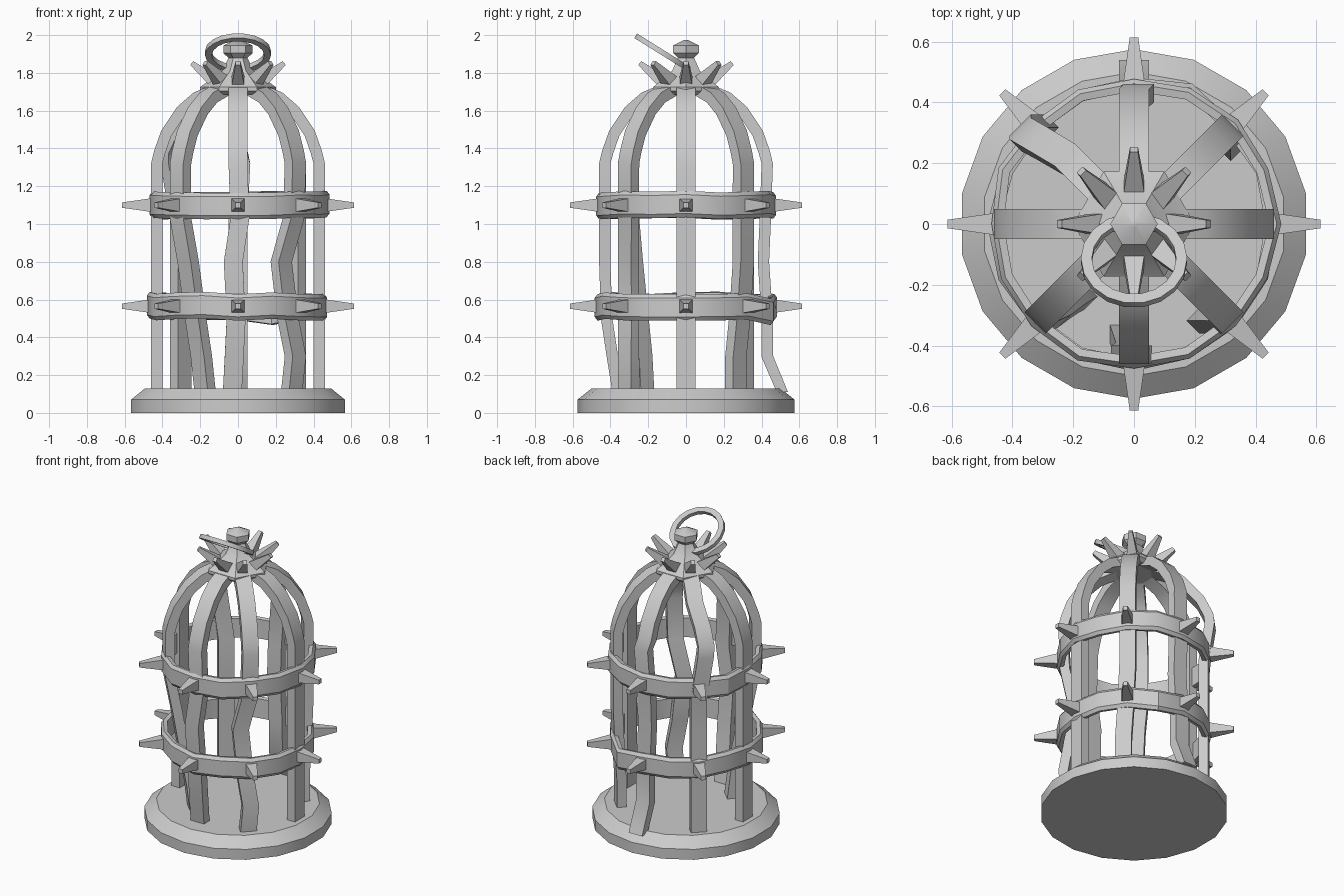
import bpy, bmesh, math, random
from mathutils import Vector, Matrix

random.seed(4)
if "Cube" in bpy.data.objects:
    bpy.data.objects.remove(bpy.data.objects["Cube"])

iron = bpy.data.materials.new("grey iron")
iron.use_nodes = True
grey = (0.6, 0.6, 0.6, 1)
iron.diffuse_color = grey
iron.node_tree.nodes["Principled BSDF"].inputs["Base Color"].default_value = grey


def finish(bm, name, angle=30):
    bmesh.ops.recalc_face_normals(bm, faces=bm.faces)
    mesh = bpy.data.meshes.new(name)
    bm.to_mesh(mesh)
    bm.free()
    mesh.materials.append(iron)
    ob = bpy.data.objects.new(name, mesh)
    bpy.context.collection.objects.link(ob)
    bpy.ops.object.select_all(action="DESELECT")
    ob.select_set(True)
    bpy.context.view_layer.objects.active = ob
    bpy.ops.object.shade_smooth_by_angle(angle=math.radians(angle))
    return ob


def skin(bm, rings, closed=False):
    """Bridge a row of equal loops; cap the ends unless the row is closed."""
    loops = [[bm.verts.new(p) for p in ring] for ring in rings]
    n = len(loops[0])
    pairs = list(zip(loops, loops[1:]))
    if closed:
        pairs.append((loops[-1], loops[0]))
    else:
        bm.faces.new(loops[0])
        bm.faces.new(loops[-1])
    for a, b in pairs:
        for i in range(n):
            j = (i + 1) % n
            bm.faces.new((a[i], a[j], b[j], b[i]))


def turned(name, profile, sides, start=0.0, angle=30):
    bm = bmesh.new()
    step = 2 * math.pi / sides
    skin(bm, [[(r * math.cos(start + i * step), r * math.sin(start + i * step), z)
               for i in range(sides)] for r, z in profile])
    return finish(bm, name, angle)


def spike(name, base, tip, half_base, half_tip):
    axis = (tip - base).normalized()
    side = Vector((-axis.y, axis.x, 0)).normalized()
    up = axis.cross(side)
    bm = bmesh.new()
    skin(bm, [[p + side * h * a + up * h * b for a, b in ((1, 1), (-1, 1), (-1, -1), (1, -1))]
              for p, h in ((base, half_base), (tip, half_tip))])
    return finish(bm, name)


# Floor plate
turned("floor_plate", [(0.575, 0), (0.575, 0.07), (0.5, 0.13)], 18, math.pi / 2)

# Bars: shared centre line (radius, height), plus bends given as height: (dx, dy)
path = [(0.43, 0.11), (0.43, 0.3), (0.43, 0.5), (0.43, 0.8), (0.43, 1.03), (0.43, 1.32),
        (0.415, 1.38), (0.38, 1.48), (0.3, 1.6), (0.22, 1.67), (0.1, 1.72)]
bends = {
    "right_front": {0.11: (0.13, 0.08), 0.3: (0.11, 0.07), 0.5: (0.08, 0.05), 0.8: (0.04, 0.02)},
    "front": {0.11: (-0.03, 0.07), 0.3: (-0.02, 0.04), 0.5: (-0.01, 0.01),
              0.8: (-0.025, 0), 1.03: (0.01, 0)},
    "left_front": {0.11: (-0.02, 0), 0.5: (-0.04, 0), 0.8: (-0.075, 0), 1.03: (-0.01, 0)},
    "left_back": {0.11: (0, -0.04), 0.3: (0, -0.04), 0.5: (0, -0.02)},
    "back": {0.11: (0, 0.08), 0.3: (0, 0), 0.8: (0, -0.02), 1.03: (0, -0.01), 1.32: (0.015, 0)},
    "right_back": {1.32: (-0.05, 0), 1.38: (-0.06, 0), 1.48: (-0.04, 0)},
}
names = ["left", "left_back", "back", "right_back", "right", "right_front", "front", "left_front"]
for k, name in enumerate(names):
    a = k * math.pi / 4
    out, side = Vector((math.cos(a), math.sin(a), 0)), Vector((-math.sin(a), math.cos(a), 0))
    pts = []
    for r, z in path:
        dx, dy = bends.get(name, {}).get(z, (0, 0))
        pts.append(out * r + Vector((dx, dy, z)))
    rings = []
    for i, p in enumerate(pts):
        run = (pts[min(i + 1, len(pts) - 1)] - pts[max(i - 1, 0)]).normalized()
        if i == 0:
            run = Vector((0, 0, 1))
        normal = side.cross(run).normalized()
        rings.append([p + side * 0.05 * s + normal * 0.03 * t
                      for s, t in ((1, 1), (-1, 1), (-1, -1), (1, -1))])
    bm = bmesh.new()
    skin(bm, rings)
    finish(bm, name + "_bar")

# Hammered bands with a ring of spikes
section = [(0.44, -0.065), (0.465, -0.07), (0.48, -0.05), (0.48, 0.05), (0.465, 0.07), (0.44, 0.065)]
for label, height in (("lower", 0.565), ("upper", 1.1)):
    rings = []
    for i in range(16):
        a = i * math.pi / 8
        dr, dz = random.uniform(-0.012, 0.006), random.uniform(-0.008, 0.008)
        if i == 3 and label == "lower":
            dr, dz = 0.02, -0.03
        rings.append([((r + dr) * math.cos(a), (r + dr) * math.sin(a), height + z + dz)
                      for r, z in section])
    bm = bmesh.new()
    skin(bm, rings, closed=True)
    finish(bm, label + "_band")
    for k, name in enumerate(names):
        a = k * math.pi / 4
        out = Vector((math.cos(a), math.sin(a), 0))
        up = Vector((0, 0, height))
        spike(f"{label}_{name}_spike", out * 0.46 + up, out * 0.613 + up, 0.036, 0.014)

# Six-sided cap, neck and knob
turned("cap", [(0.17, 1.685), (0.2, 1.705), (0.2, 1.725), (0.085, 1.81), (0.05, 1.88),
               (0.078, 1.905), (0.078, 1.945), (0.01, 1.975)], 6)

# Crown of slanted spikes
for k, name in enumerate(names):
    a = k * math.pi / 4
    out = Vector((math.cos(a), math.sin(a), 0))
    spike(f"crown_{name}_spike", out * 0.1 + Vector((0, 0, 1.735)),
          out * 0.245 + Vector((0, 0, 1.852)), 0.038, 0.013)

# Tilted hanging ring
tilt = Matrix.Translation((0, -0.12, 1.905)) @ Matrix.Rotation(math.radians(-32), 4, "X")
rings = []
for i in range(18):
    a = i * math.pi / 9
    rings.append([tilt @ Vector(((0.157 + r) * math.cos(a), (0.157 + r) * math.sin(a), z))
                  for r, z in ((0.018, -0.014), (0.018, 0.014), (-0.018, 0.014), (-0.018, -0.014))])
bm = bmesh.new()
skin(bm, rings, closed=True)
finish(bm, "hanging_ring")
